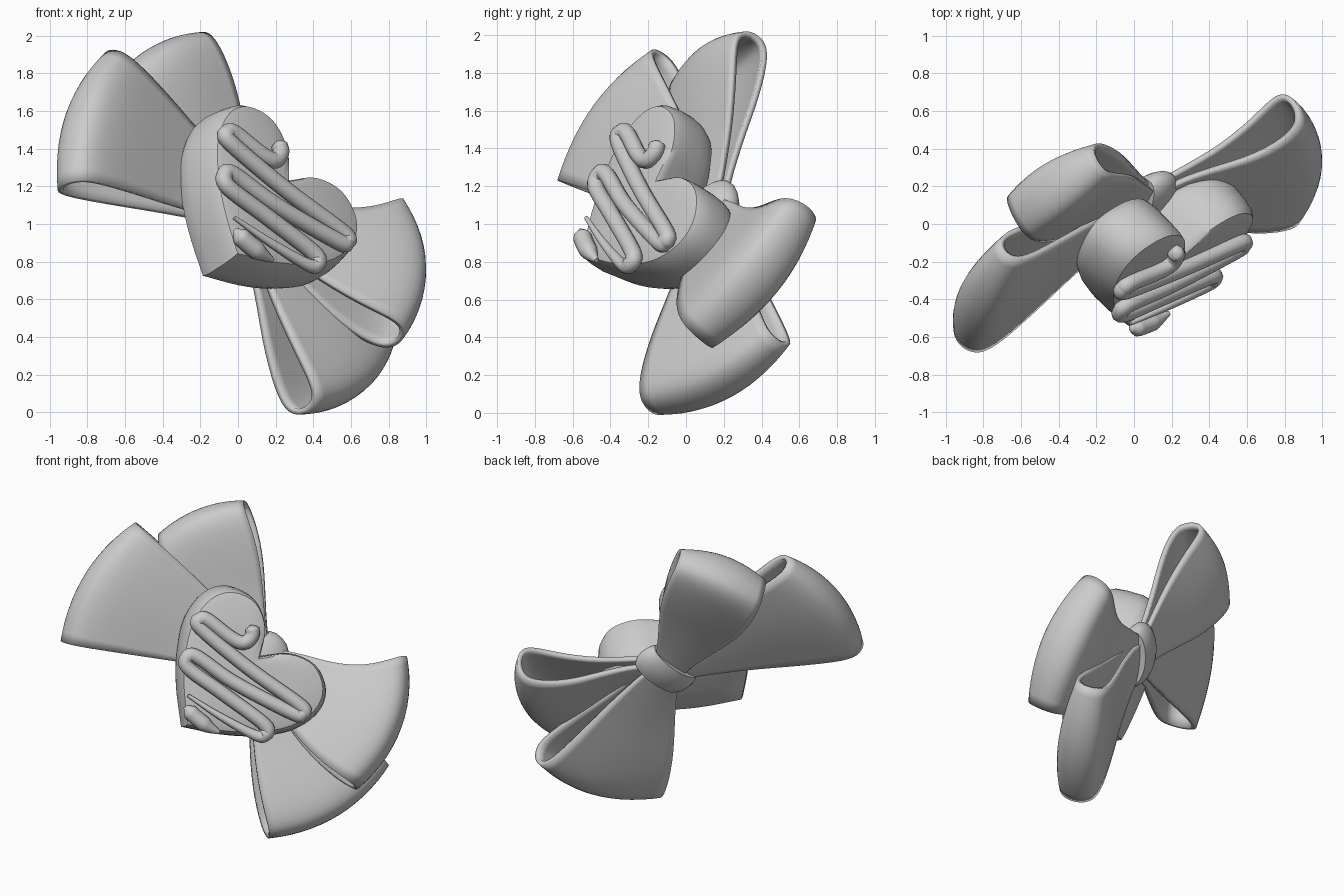
import bpy, bmesh, math
from mathutils import Vector, Matrix

if "Cube" in bpy.data.objects:
    bpy.data.objects.remove(bpy.data.objects["Cube"])

# Tilted frame of the heart: u across, v from tip to cleft, n out of the face
N = Vector((0.587, -0.732, 0.35)).normalized()
V = Vector((0.447, 0.641, 0.626))
V = (V - N * V.dot(N)).normalized()
U = V.cross(N)
FRAME = Matrix((U, V, N)).transposed().to_4x4()
FRAME.translation = Vector((-0.02, -0.57, 0.82))
KNOT = Vector((0.045, 0.74, -0.37))

grey = bpy.data.materials.new("satin_grey")
grey.diffuse_color = (0.6, 0.6, 0.6, 1)
grey.use_nodes = True
grey.node_tree.nodes["Principled BSDF"].inputs["Base Color"].default_value = grey.diffuse_color


def finish(name, bm, angle=40):
    bmesh.ops.recalc_face_normals(bm, faces=bm.faces)
    me = bpy.data.meshes.new(name)
    bm.to_mesh(me)
    bm.free()
    me.transform(FRAME)
    me.materials.append(grey)
    ob = bpy.data.objects.new(name, me)
    bpy.context.collection.objects.link(ob)
    bpy.ops.object.select_all(action='DESELECT')
    ob.select_set(True)
    bpy.context.view_layer.objects.active = ob
    bpy.ops.object.shade_smooth_by_angle(angle=math.radians(angle))
    return ob


def spline(pts, steps):
    """Smooth curve through the points."""
    pts = [Vector(p) for p in pts]
    ext = [2 * pts[0] - pts[1]] + pts + [2 * pts[-1] - pts[-2]]
    out = []
    for a, b, c, d in zip(ext, ext[1:], ext[2:], ext[3:]):
        for i in range(steps):
            t = i / steps
            out.append(0.5 * (2 * b + (c - a) * t + (2 * a - 5 * b + 4 * c - d) * t * t
                              + (3 * b - a - 3 * c + d) * t ** 3))
    return out + [pts[-1]]


def skin(bm, rings, closed=True):
    """Join successive rows of vertices with quads."""
    for a, b in zip(rings, rings[1:]):
        for i in range(len(a) if closed else len(a) - 1):
            j = (i + 1) % len(a)
            bm.faces.new((a[i], a[j], b[j], b[i]))


# Heart: outline swept through the thickness, with rounded rims
half = spline([(0, 0), (0.2, 0.15), (0.36, 0.31), (0.485, 0.5), (0.52, 0.7), (0.45, 0.84),
               (0.29, 0.9), (0.12, 0.83), (0, 0.67)], 4)
outline = half + [Vector((-p.x, p.y)) for p in half[-2:0:-1]]
bm = bmesh.new()
rings = []
for s, w in [(0.5, 0.02), (0.85, 0.015), (0.93, 0.005), (0.97, -0.03), (1.0, -0.1), (1.02, -0.19),
             (1.01, -0.25), (0.97, -0.295), (0.85, -0.32), (0.5, -0.33)]:
    rings.append([bm.verts.new((p.x * s, (0.5 + (p.y - 0.5) * s) * (1 + 0.2 * min(w, 0)), w))
                  for p in outline])
skin(bm, rings)
bm.faces.new(rings[0])
bm.faces.new(rings[-1])
finish("heart", bm)


# Icing: round strokes with tapered ends
def stroke(name, pts, radius, taper):
    path = spline([(x, y, 0.045) for x, y in pts], 6)
    bm = bmesh.new()
    rings = []
    for i, p in enumerate(path):
        t = (path[min(i + 1, len(path) - 1)] - path[max(i - 1, 0)]).normalized()
        side = t.cross(Vector((0, 0, 1)))
        f = i / (len(path) - 1)
        r = radius * min(1, 0.25 + f / taper[0], 0.25 + (1 - f) / taper[1])
        rings.append([bm.verts.new(p + r * (side * math.cos(a) + Vector((0, 0, math.sin(a)))))
                      for a in [k * math.tau / 10 for k in range(10)]])
    skin(bm, rings)
    bm.faces.new(rings[0])
    bm.faces.new(rings[-1])
    finish(name, bm, 60)


stroke("icing_zigzag", [(-0.19, 0.76), (-0.14, 0.72), (-0.14, 0.65), (-0.22, 0.61), (-0.4, 0.58),
                        (-0.44, 0.55), (-0.4, 0.51), (0, 0.56), (0.4, 0.64), (0.44, 0.61), (0.4, 0.57),
                        (0, 0.43), (-0.28, 0.37), (-0.32, 0.32), (-0.26, 0.28), (0, 0.33),
                        (0.33, 0.39), (0.38, 0.35), (0.34, 0.3), (0.1, 0.22), (-0.14, 0.16)],
       0.045, (0.02, 0.2))
stroke("icing_drop", [(-0.1, 0.1), (-0.02, 0.1), (0.08, 0.115), (0.17, 0.145)], 0.05, (0.25, 0.5))

# Bow loops: teardrop profile fanned between two edge directions, open at both sides
TEAR = [(0.04, 0.03), (0.2, 0.035), (0.42, 0.06), (0.65, 0.1), (0.84, 0.125), (0.94, 0.115), (0.985, 0.07)]
profile = spline(TEAR + [(1.0, 0)] + [(r, -h) for r, h in TEAR[::-1]], 3)


def bow_loop(name, e1, e2, flare, puffs):
    e1, e2 = Vector(e1), Vector(e2)
    l1, l2 = e1.length, e2.length
    axis = e1.cross(e2).normalized()
    span = e1.angle(e2)
    bm = bmesh.new()
    rows = []
    steps = 14
    for k in range(steps + 1):
        t = k / steps
        row = []
        for r, h in profile:
            ang = span * t + math.sin(math.pi * min(r, 1)) * (flare[1] * t - flare[0] * (1 - t))
            d = Matrix.Rotation(ang, 3, axis) @ e1.normalized()
            reach = (l1 + (l2 - l1) * t) * (1 + 0.01 * math.sin(math.pi * t))
            puff = puffs[0] + (puffs[1] - puffs[0]) * t + 0.25 * math.sin(math.pi * t)
            base = Vector((0, (-0.11 + 0.2 * (t - 0.5)) * max(0, 1 - r), 0))
            row.append(bm.verts.new(KNOT + base + d * r * reach + axis * h * puff))
        rows.append(row)
    skin(bm, rows, closed=False)
    ob = finish(name, bm, 50)
    mod = ob.modifiers.new("cloth", 'SOLIDIFY')
    mod.thickness = 0.03
    mod.offset = 0


bow_loop("loop_front_left", (-0.94, -0.93, 0.02), (-1.17, -0.08, 0.05), (0, 0.02), (0.9, 0.65))
bow_loop("loop_upper_left", (-1.0, -0.02, -0.11), (-0.8, 0.51, 0.01), (0.1, 0.08), (1.05, 0.7))
bow_loop("loop_right", (0.99, -0.2, 0.26), (0.61, 0.59, 0.09), (0.1, -0.17), (0.9, 0.9))
bow_loop("loop_bottom", (0.86, -0.82, 0.02), (1.05, 0.04, -0.09), (0.05, 0), (0.9, 0.75))

# Knot: rounded strap wrapped round the middle of the bow
bm = bmesh.new()
rings = []
for x, s in [(-0.085, 0.7), (-0.09, 0.92), (-0.05, 1.03), (0, 1.06), (0.05, 1.03), (0.09, 0.92), (0.085, 0.7)]:
    rings.append([bm.verts.new(KNOT + Vector((x, -0.11 + 0.2 * s * math.cos(a), 0.1 * s * math.sin(a))))
                  for a in [k * math.tau / 24 for k in range(24)]])
skin(bm, rings)
bm.faces.new(rings[0])
bm.faces.new(rings[-1])
finish("knot", bm, 60)
